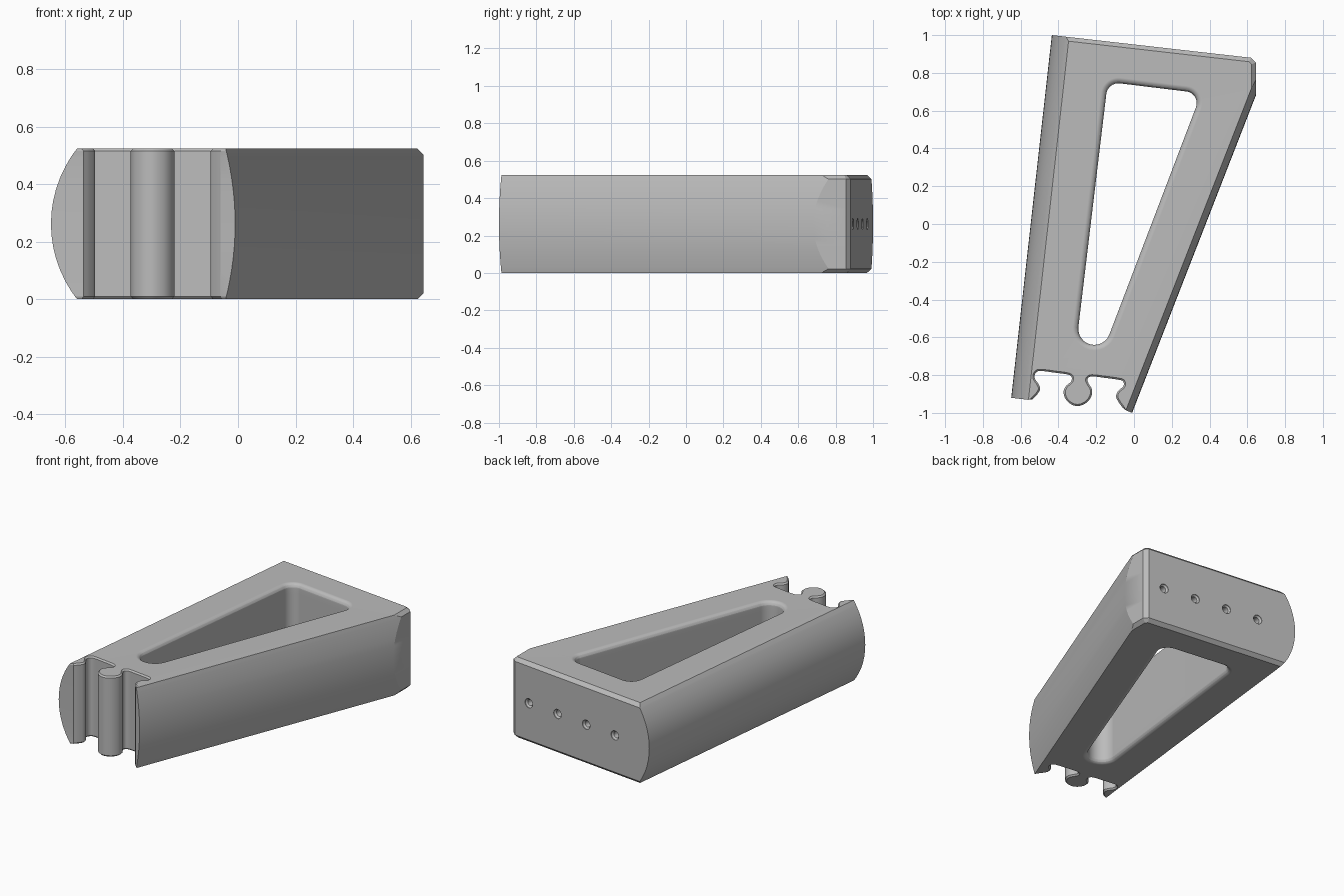
import bpy
import bmesh
from math import sin, cos, radians, sqrt, tau
from mathutils import Vector

cube = bpy.data.objects.get("Cube")
if cube:
    bpy.data.objects.remove(cube)

HALF = 0.262          # half of the bracket height
FILLET = 0.03         # rounding of the window rim


def make_material(name, rgb):
    mat = bpy.data.materials.new(name)
    mat.use_nodes = True
    mat.diffuse_color = (*rgb, 1)
    mat.node_tree.nodes["Principled BSDF"].inputs["Base Color"].default_value = (*rgb, 1)
    return mat


grey = make_material("plain grey", (0.5, 0.5, 0.5))


def make_object(name, bm):
    bmesh.ops.recalc_face_normals(bm, faces=bm.faces)
    mesh = bpy.data.meshes.new(name)
    bm.to_mesh(mesh)
    bm.free()
    mesh.materials.append(grey)
    obj = bpy.data.objects.new(name, mesh)
    bpy.context.collection.objects.link(obj)
    return obj


def loft(bm, rings):
    """Join equal closed rings with quads; return the first and last ring."""
    loops = [[bm.verts.new(p) for p in ring] for ring in rings]
    for a, b in zip(loops, loops[1:]):
        for i in range(len(a)):
            j = (i + 1) % len(a)
            bm.faces.new((a[i], a[j], b[j], b[i]))
    return loops[0], loops[-1]


def line(p, q, inset=0.0):
    """Line through p and q, moved to the right of its direction."""
    p, q = Vector(p), Vector(q)
    d = (q - p).normalized()
    return p + Vector((d.y, -d.x)) * inset, d


def meet(a, b):
    (p, d), (q, e) = a, b
    s = (q - p).cross(e) / d.cross(e)
    return p + d * s


def smooth_path(pts, steps=5):
    """Catmull-Rom curve through the points."""
    p = [Vector(v) for v in pts]
    p = [p[0] * 2 - p[1]] + p + [p[-1] * 2 - p[-2]]
    out = []
    for a, b, c, d in zip(p, p[1:], p[2:], p[3:]):
        for k in range(steps):
            t = k / steps
            out.append(0.5 * (2 * b + (c - a) * t + (2 * a - 5 * b + 4 * c - d) * t ** 2
                              + (3 * b - a - 3 * c + d) * t ** 3))
    return out + [p[-2]]


# Toothed front edge, from the left-hand limb to the right-hand tip
TEETH = smooth_path([
    (-.537, -.928), (-.515, -.905), (-.497, -.875), (-.505, -.848), (-.526, -.815),
    (-.52, -.788), (-.495, -.778), (-.42, -.787), (-.355, -.796), (-.331, -.808),
    (-.333, -.833), (-.36, -.858), (-.373, -.89), (-.36, -.93), (-.328, -.957),
    (-.29, -.963), (-.25, -.945), (-.225, -.91), (-.223, -.875), (-.24, -.845),
    (-.247, -.822), (-.225, -.807), (-.15, -.815), (-.085, -.824), (-.058, -.833),
    (-.056, -.858), (-.085, -.885), (-.095, -.915), (-.08, -.945), (-.06, -.973)])


def outline(t):
    """Outer contour at distance t above or below the middle."""
    bulge = lambda r: r - sqrt(r * r - t * t)
    cham = max(0, t - HALF + 0.022)
    left = line((-.65, -.92), (-.435, 1), bulge(.42))
    back = line((-.435, 1), (.62, .88), cham)
    corner = line((.62, .88), (.645, .855), cham)
    facet = line((.645, .855), (.645, .68), cham)
    right = line((.645, .68), (-.01, -1), bulge(.98))
    tip = line((-.01, -1), (-.05, -.984))
    limb = line((-.56, -.931), (-.65, -.92))
    sides = [limb, left, back, corner, facet, right, tip]
    ring = [meet(a, b) for a, b in zip(sides, sides[1:])]
    # small chamfer along the teeth
    rim = max(0, t - HALF + 0.009)
    n = len(TEETH)
    for i in reversed(range(n)):
        d = (TEETH[min(i + 1, n - 1)] - TEETH[max(i - 1, 0)]).normalized()
        ring.append(TEETH[i] + Vector((-d.y, d.x)) * rim)
    return ring


def window(t):
    """Rounded triangular opening at distance t from the middle."""
    u = max(0, (t - HALF + FILLET) / FILLET)
    inset = FILLET * sqrt(max(0, 1 - u * u))
    ring = []
    for x, y, r, a0, a1 in [(-.21, -.555, .115, 174, 339), (.27, .64, .092, -21, 84),
                            (-.082, .68, .095, 84, 174)]:
        for k in range(13):
            a = radians(a0 + (a1 - a0) * k / 12)
            ring.append(Vector((x + (r - inset) * cos(a), y + (r - inset) * sin(a))))
    return ring


# Heights of the contour rings, denser near the rims
levels = [0.04 * k for k in range(6)]
levels += [HALF - FILLET + FILLET * sin(radians(15 * k)) for k in range(7)]
levels += [HALF - 0.022, HALF - 0.009]
levels = sorted(levels)
signed = [-t for t in reversed(levels[1:])] + levels

# Bracket body with its window
bm = bmesh.new()
ends = []
for contour in (outline, window):
    ends.append(loft(bm, [[(p.x, p.y, s + HALF) for p in contour(abs(s))] for s in signed]))
for k in range(2):
    edges = []
    for pair in ends:
        ring = pair[k]
        edges += [bm.edges.get((ring[i - 1], ring[i])) for i in range(len(ring))]
    bmesh.ops.triangle_fill(bm, edges=edges, use_beauty=True)
body = make_object("bracket_body", bm)

# Countersunk screw holes in the back face
back_dir = Vector((1.055, -.12, 0)).normalized()
inward = Vector((back_dir.y, -back_dir.x, 0))
bm = bmesh.new()
for k in range(4):
    x = -.165 + .225 * k
    centre = Vector((x, 1 - (x + .435) * .12 / 1.055, HALF))
    rings = []
    for depth, r in [(-.02, .03), (.004, .03), (.014, .02), (.12, .02)]:
        rings.append([centre + inward * depth + back_dir * (r * cos(tau * i / 24))
                      + Vector((0, 0, r * sin(tau * i / 24))) for i in range(24)])
    for cap in loft(bm, rings):
        bm.faces.new(cap)
cutter = make_object("screw_hole_cutter", bm)
cutter.hide_render = True

bpy.ops.object.select_all(action='DESELECT')
body.select_set(True)
bpy.context.view_layer.objects.active = body
cut = body.modifiers.new("screw_holes", 'BOOLEAN')
cut.operation = 'DIFFERENCE'
cut.solver = 'EXACT'
cut.object = cutter
bpy.ops.object.modifier_apply(modifier=cut.name)
bpy.data.objects.remove(cutter)

# Smooth curved walls, crisp edges
bpy.ops.object.shade_smooth_by_angle(angle=radians(22))
weighted = body.modifiers.new("even_shading", 'WEIGHTED_NORMAL')
weighted.keep_sharp = True
